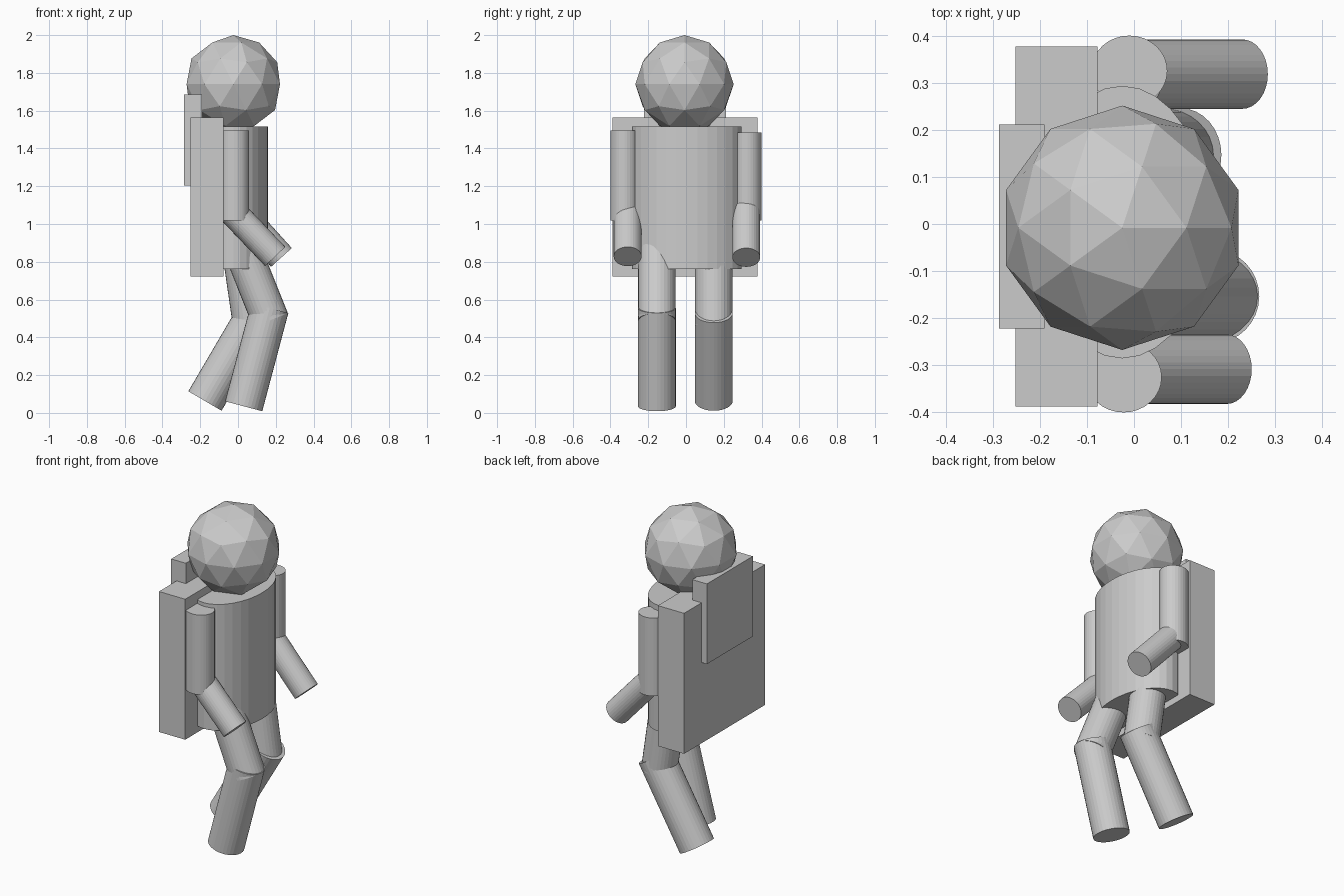
import bpy
from mathutils import Vector

if "Cube" in bpy.data.objects:
    bpy.data.objects.remove(bpy.data.objects["Cube"])


def box(name, lo, hi):
    lo, hi = Vector(lo), Vector(hi)
    bpy.ops.mesh.primitive_cube_add(size=1, location=(lo + hi) / 2)
    ob = bpy.context.object
    ob.name = name
    ob.scale = hi - lo
    return ob


def tube(name, start, end, rx, ry=None):
    """Flat-shaded cylinder between two points."""
    a, b = Vector(start), Vector(end)
    bpy.ops.mesh.primitive_cylinder_add(vertices=32, radius=1, depth=1,
                                        location=(a + b) / 2)
    ob = bpy.context.object
    ob.name = name
    d = a - b
    ob.rotation_mode = 'QUATERNION'
    ob.rotation_quaternion = Vector((0, 0, 1)).rotation_difference(d)
    ob.scale = (rx, ry or rx, d.length)
    return ob


# Head: low-poly ball
bpy.ops.mesh.primitive_ico_sphere_add(subdivisions=2, radius=0.26,
                                      location=(-0.025, -0.008, 1.74))
bpy.context.object.name = "head"

# Torso: elliptical cylinder
tube("torso", (-0.025, 0.004, 1.517), (-0.025, 0.004, 0.762), 0.185, 0.29)

# Backpack with raised rear panel
box("backpack", (-0.252, -0.388, 0.722), (-0.078, 0.378, 1.563))
box("backpack_panel", (-0.287, -0.222, 1.205), (-0.19, 0.212, 1.685))

# Arms: side, y, shoulder x, shoulder z, forearm y, elbow xz, wrist xz
arms = [
    ("right", -0.326, -0.022, 1.495, -0.309, (-0.03, 1.066), (0.197, 0.828)),
    ("left", 0.326, -0.01, 1.485, 0.319, (0.008, 1.068), (0.23, 0.823)),
]
for side, y, x, top, fy, elbow, wrist in arms:
    tube(side + "_upper_arm", (x, y, top), (x, y, 1.018), 0.081, 0.075)
    tube(side + "_forearm", (elbow[0], fy, elbow[1]), (wrist[0], fy, wrist[1]), 0.074)

# Legs: side, y, hip xz, thigh end xz, calf top xz, foot xz
legs = [
    ("right", -0.154, (0.005, 0.91), (0.172, 0.491), (0.168, 0.555), (0.03, 0.035)),
    ("left", 0.147, (0.008, 0.905), (0.073, 0.46), (0.098, 0.529), (-0.175, 0.063)),
]
for side, y, hip, knee, calf, foot in legs:
    tube(side + "_thigh", (hip[0], y, hip[1]), (knee[0], y, knee[1]), 0.099)
    tube(side + "_calf", (calf[0], y, calf[1]), (foot[0], y, foot[1]), 0.102, 0.1)
